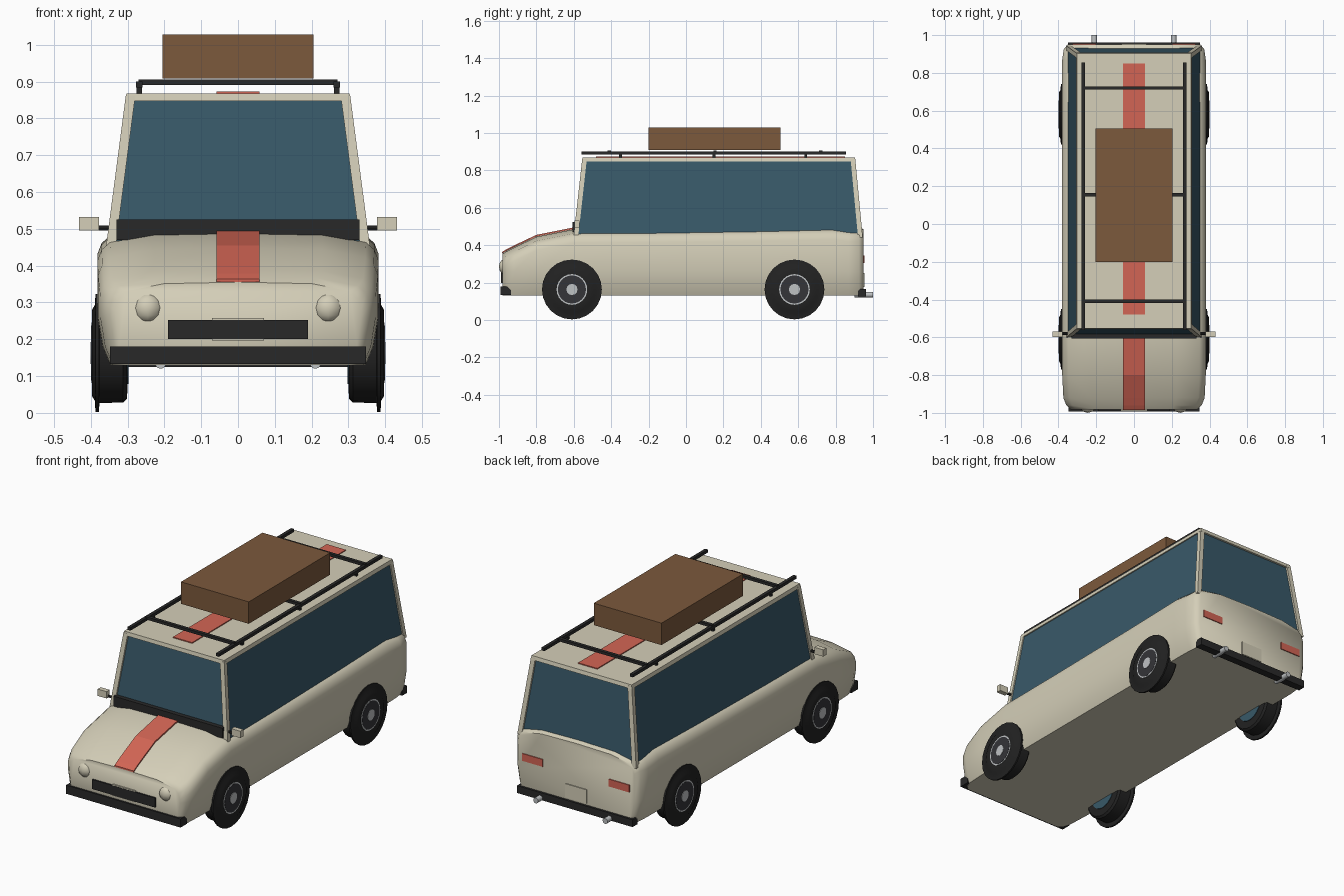
import bpy, bmesh, math
from mathutils import Vector

cube = bpy.data.objects.get("Cube")
if cube:
    bpy.data.objects.remove(cube, do_unlink=True)


def material(name, r, g, b):
    m = bpy.data.materials.new(name)
    m.use_nodes = True
    m.diffuse_color = (r, g, b, 1)
    bsdf = next(n for n in m.node_tree.nodes if n.type == 'BSDF_PRINCIPLED')
    bsdf.inputs["Base Color"].default_value = (r, g, b, 1)
    bsdf.inputs["Roughness"].default_value = 0.6
    return m


CREAM = material("cream paint", 0.66, 0.62, 0.48)
GLASS = material("blue glass", 0.04, 0.10, 0.14)
BLACK = material("black trim", 0.022, 0.022, 0.022)
TYRE = material("tyre rubber", 0.016, 0.016, 0.016)
RIM = material("dark rim", 0.035, 0.035, 0.04)
CHROME = material("chrome", 0.52, 0.54, 0.55)
RED = material("red stripe", 0.65, 0.13, 0.09)
BROWN = material("brown crate", 0.20, 0.10, 0.045)


def finish(name, bm, mat, smooth=None):
    bmesh.ops.recalc_face_normals(bm, faces=bm.faces[:])
    me = bpy.data.meshes.new(name)
    bm.to_mesh(me)
    bm.free()
    me.materials.append(mat)
    ob = bpy.data.objects.new(name, me)
    bpy.context.collection.objects.link(ob)
    if smooth:
        bpy.ops.object.select_all(action='DESELECT')
        ob.select_set(True)
        bpy.context.view_layer.objects.active = ob
        bpy.ops.object.shade_smooth_by_angle(angle=math.radians(smooth))
    return ob


def loft(name, rings, mat, smooth=None):
    """Skin closed rings of equal length and cap both ends."""
    bm = bmesh.new()
    vs = [[bm.verts.new(p) for p in ring] for ring in rings]
    n = len(vs[0])
    for a, b in zip(vs, vs[1:]):
        for i in range(n):
            j = (i + 1) % n
            bm.faces.new((a[i], a[j], b[j], b[i]))
    bm.faces.new(vs[0])
    bm.faces.new(vs[-1])
    return finish(name, bm, mat, smooth)


def rect(x, y0, y1, z):
    return [(-x, y0, z), (x, y0, z), (x, y1, z), (-x, y1, z)]


def box(name, x0, x1, y0, y1, z0, z1, mat):
    ring = lambda z: [(x0, y0, z), (x1, y0, z), (x1, y1, z), (x0, y1, z)]
    return loft(name, [ring(z0), ring(z1)], mat)


def tube(name, start, end, r, mat, sides=12):
    """Cylinder between two points."""
    a, b = Vector(start), Vector(end)
    q = (b - a).to_track_quat('Z', 'Y')
    circle = [q @ Vector((r * math.cos(t), r * math.sin(t), 0))
              for t in (math.tau * i / sides for i in range(sides))]
    return loft(name, [[a + c for c in circle], [b + c for c in circle]], mat, 40)


def lathe_x(name, profile, y, z, side, mat, sides=24):
    """Turn (x, radius) points about the axle."""
    rings = [[(side * x, y + r * math.cos(math.tau * i / sides),
               z + r * math.sin(math.tau * i / sides)) for i in range(sides)]
             for x, r in profile]
    return loft(name, rings, mat, 35)


# Lower body: rounded cross-sections along the length
def body_ring(y, w, top):
    base = 0.13
    half = [(0.91 * w, base), (0.965 * w, base + 0.05), (w, base + 0.13),
            (w, top - 0.075), (0.97 * w, top - 0.045), (0.91 * w, top - 0.025),
            (0.6 * w, top - 0.004)]
    pts = half + [(0, top)] + [(-x, z) for x, z in reversed(half)]
    return [(x, y, z) for x, z in pts]


sections = [(-0.982, 0.335, 0.355), (-0.96, 0.358, 0.37), (-0.92, 0.374, 0.39),
            (-0.8, 0.38, 0.448), (-0.6, 0.382, 0.488), (-0.2, 0.382, 0.49),
            (0.4, 0.382, 0.498), (0.78, 0.382, 0.506), (0.87, 0.38, 0.495),
            (0.925, 0.372, 0.498), (0.95, 0.35, 0.485)]
loft("lower_body", [body_ring(*s) for s in sections], CREAM, 50)

# Cabin: glass block, corner pillars, roof
loft("cabin_glass", [rect(0.353, -0.593, 0.935, 0.44), rect(0.299, -0.545, 0.895, 0.855)], GLASS)
loft("roof", [rect(0.307, -0.556, 0.907, 0.847), rect(0.303, -0.553, 0.903, 0.868)], CREAM)


def pillar(name, side, foot, head, step):
    def ring(x, y, z):
        return [(side * (x + dx), y + dy, z) for dx, dy in
                ((0, 0), (-0.026, 0), (-0.026, step), (0, step))]
    return loft(name, [ring(*foot), ring(*head)], CREAM)


def tail_x(side, a, b):
    return sorted((side * a, side * b))


for side, tag in ((1, "left"), (-1, "right")):
    pillar("front_pillar_" + tag, side, (0.36, -0.602, 0.44), (0.305, -0.555, 0.86), 0.025)
    pillar("rear_pillar_" + tag, side, (0.36, 0.945, 0.44), (0.305, 0.905, 0.86), -0.025)

    # Mirrors
    tube("mirror_stalk_" + tag, (side * 0.34, -0.58, 0.502), (side * 0.39, -0.58, 0.502), 0.007, BLACK, 8)
    box("mirror_" + tag, *tail_x(side, 0.378, 0.432), -0.597, -0.57, 0.495, 0.532, CREAM)

    # Lamps and exhausts
    bm = bmesh.new()
    bmesh.ops.create_uvsphere(bm, u_segments=8, v_segments=6, radius=0.04)
    for v in bm.verts:
        v.co = (v.co.x + side * 0.245, v.co.y * 0.75 - 0.97, v.co.z + 0.285)
    finish("headlight_" + tag, bm, CREAM, 50)
    box("tail_light_" + tag, *tail_x(side, 0.2, 0.325), 0.946, 0.955, 0.305, 0.345, RED)
    tube("exhaust_" + tag, (side * 0.21, 0.9, 0.135), (side * 0.21, 1.0, 0.135), 0.015, CHROME)

    # Wheels: tyre with a tall outer flange, rim, bright ring, hub
    for y, end in ((-0.61, "front"), (0.58, "rear")):
        label = end + "_" + tag
        z = 0.163
        lathe_x("tyre_" + label, [(0.30, 0.1), (0.302, 0.125), (0.312, 0.135), (0.376, 0.136),
                (0.378, 0.16), (0.387, 0.16), (0.389, 0.13), (0.396, 0.118), (0.396, 0.08)],
                y, z, side, TYRE)
        lathe_x("wheel_ring_" + label, [(0.39, 0.082), (0.398, 0.082), (0.398, 0.07)], y, z, side, CHROME)
        lathe_x("rim_" + label, [(0.39, 0.075), (0.399, 0.075)], y, z, side, RIM)
        lathe_x("hub_" + label, [(0.39, 0.03), (0.401, 0.03)], y, z, side, CHROME, 12)
        lathe_x("inner_disc_" + label, [(0.297, 0.085), (0.305, 0.085)], y, z, side, GLASS)

# Front and rear trim
box("cowl", -0.33, 0.33, -0.607, -0.56, 0.47, 0.525, BLACK)
box("front_bumper", -0.347, 0.347, -0.992, -0.935, 0.133, 0.18, BLACK)
box("rear_bumper", -0.35, 0.35, 0.92, 0.962, 0.125, 0.165, BLACK)
box("grille", -0.19, 0.19, -0.99, -0.975, 0.2, 0.252, BLACK)
box("front_plate", -0.07, 0.07, -0.989, -0.98, 0.197, 0.258, CREAM)
box("rear_plate", -0.065, 0.065, 0.946, 0.955, 0.175, 0.25, CREAM)


# Stripes on bonnet and roof
def stripe(name, path):
    loft(name, [[(-0.058, y, z - 0.004), (0.058, y, z - 0.004), (0.058, y, z + 0.004),
                 (-0.058, y, z + 0.004)] for y, z in path], RED)


stripe("bonnet_stripe", [(-0.985, 0.359), (-0.96, 0.374), (-0.92, 0.394), (-0.8, 0.451), (-0.6, 0.491)])
stripe("roof_stripe", [(-0.48, 0.869), (0.85, 0.869)])

# Roof rack and crate
for side, tag in ((1, "left"), (-1, "right")):
    x = side * 0.268
    box("rack_rail_" + tag, x - 0.009, x + 0.009, -0.56, 0.855, 0.884, 0.9, BLACK)
    for i, y in enumerate((-0.35, 0.15, 0.64)):
        box(f"rack_post_{tag}_{i}", x - 0.007, x + 0.007, y - 0.007, y + 0.007, 0.86, 0.89, BLACK)
for i, y in enumerate((-0.41, 0.155, 0.72)):
    box(f"rack_crossbar_{i}", -0.27, 0.27, y - 0.009, y + 0.009, 0.89, 0.905, BLACK)
box("crate", -0.205, 0.205, -0.2, 0.505, 0.908, 1.028, BROWN)
